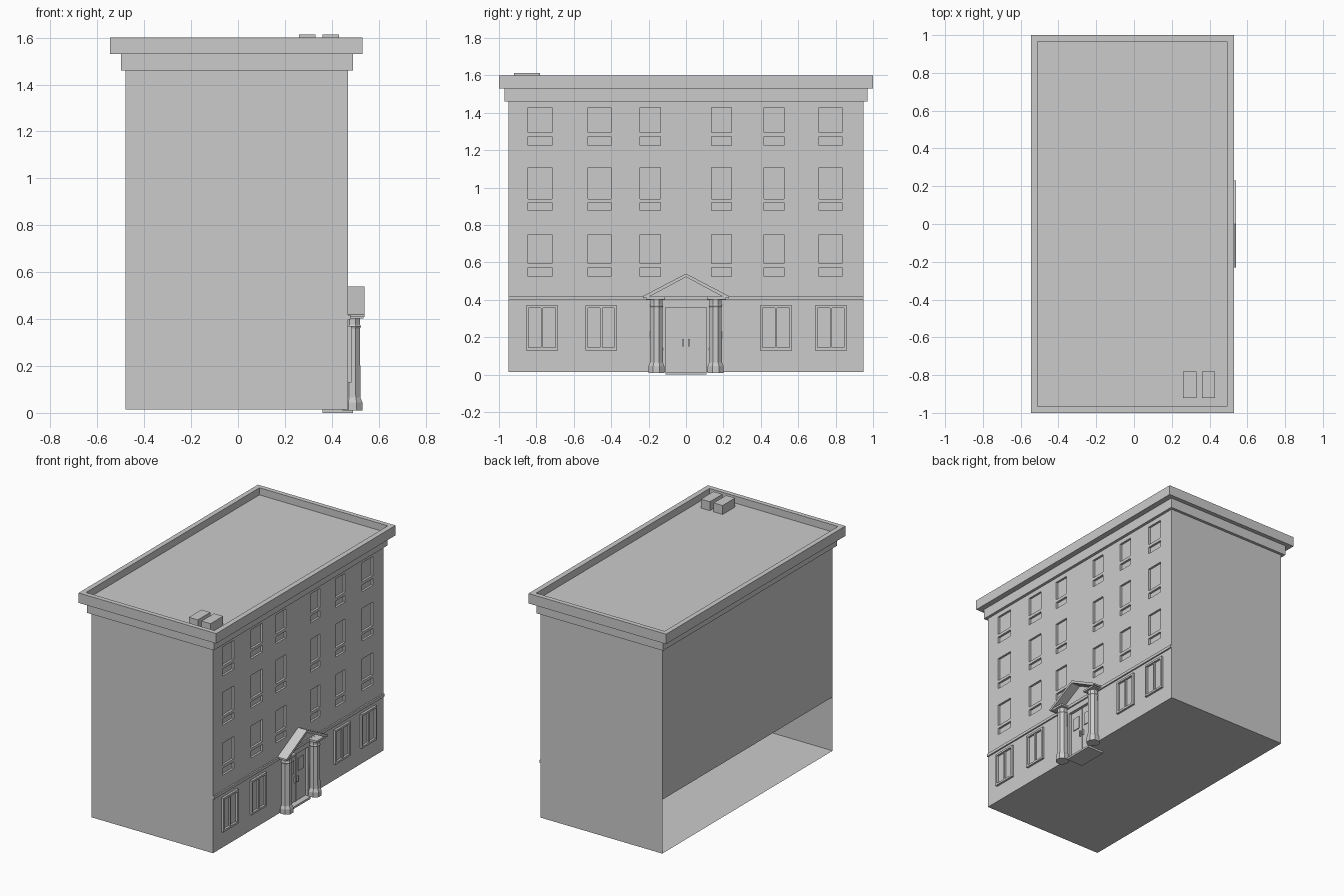
import bpy, bmesh, math

if "Cube" in bpy.data.objects:
    bpy.data.objects.remove(bpy.data.objects["Cube"])

XB, XF, Y, Z0, Z1 = -0.48, 0.47, 0.95, 0.015, 1.46   # main block


def finish(name, bm, fix=True):
    bmesh.ops.remove_doubles(bm, verts=bm.verts, dist=1e-5)
    if fix:
        bmesh.ops.recalc_face_normals(bm, faces=bm.faces)
    me = bpy.data.meshes.new(name)
    bm.to_mesh(me)
    bm.free()
    ob = bpy.data.objects.new(name, me)
    bpy.context.collection.objects.link(ob)
    return ob


def face(bm, pts):
    return bm.faces.new([bm.verts.new(p) for p in pts])


def add_box(bm, x0, x1, y0, y1, z0, z1):
    vs = bmesh.ops.create_cube(bm, size=1)["verts"]
    for v in vs:
        v.co = ((x0 + x1) / 2 + v.co.x * (x1 - x0),
                (y0 + y1) / 2 + v.co.y * (y1 - y0),
                (z0 + z1) / 2 + v.co.z * (z1 - z0))


def boxes(name, dims):
    bm = bmesh.new()
    for d in dims:
        add_box(bm, *d)
    return finish(name, bm)


def loft(bm, rings, cap_start=False, cap_end=False):
    loops = [[bm.verts.new(p) for p in r] for r in rings]
    for a, b in zip(loops, loops[1:]):
        n = len(a)
        for i in range(n):
            bm.faces.new((a[i], a[(i + 1) % n], b[(i + 1) % n], b[i]))
    if cap_start:
        bm.faces.new(loops[0][::-1])
    if cap_end:
        bm.faces.new(loops[-1])


# side walls, floor and rear wall (rear is open at ground level)
bm = bmesh.new()
face(bm, [(XB, -Y, Z0), (XF, -Y, Z0), (XF, -Y, Z1), (XB, -Y, Z1)])
face(bm, [(XF, Y, Z0), (XB, Y, Z0), (XB, Y, Z1), (XF, Y, Z1)])
face(bm, [(XB, Y, Z0), (XF, Y, Z0), (XF, -Y, Z0), (XB, -Y, Z0)])
face(bm, [(XB, Y, 0.395), (XB, -Y, 0.395), (XB, -Y, Z1), (XB, Y, Z1)])
finish("side_walls", bm, fix=False)

# facade with recessed windows, panels under them, and the door
columns = [(-0.845, -0.717), (-0.524, -0.40), (-0.245, -0.137),
           (0.137, 0.242), (0.417, 0.524), (0.711, 0.834)]
rows = [(0.593, 0.75), (0.524, 0.572), (0.94, 1.107),
        (0.877, 0.92), (1.294, 1.428), (1.225, 1.273)]
openings = [(a, b, c, d, 0.015) for a, b in columns for c, d in rows]
openings.append((-0.11, 0.11, Z0, 0.36, 0.02))
ys = sorted({-Y, Y} | {v for o in openings for v in o[:2]})
zs = sorted({Z0, Z1} | {v for o in openings for v in o[2:4]})
bm = bmesh.new()
for a, b in zip(ys, ys[1:]):
    for c, d in zip(zs, zs[1:]):
        my, mz = (a + b) / 2, (c + d) / 2
        if not any(o[0] < my < o[1] and o[2] < mz < o[3] for o in openings):
            face(bm, [(XF, a, c), (XF, b, c), (XF, b, d), (XF, a, d)])
bmesh.ops.remove_doubles(bm, verts=bm.verts, dist=1e-5)
for a, b, c, d, depth in openings:
    loft(bm, [[(x, a, c), (x, b, c), (x, b, d), (x, a, d)]
              for x in (XF, XF - depth)], cap_end=True)
finish("facade", bm, fix=False)

# stepped cornice, parapet and sunken roof deck
steps = [(-0.48, 0.47, 0.95, 1.46), (-0.50, 0.49, 0.97, 1.46),
         (-0.50, 0.49, 0.97, 1.53), (-0.545, 0.53, 1.0, 1.53),
         (-0.545, 0.53, 1.0, 1.60), (-0.51, 0.493, 0.967, 1.60),
         (-0.51, 0.493, 0.967, 1.55)]
bm = bmesh.new()
loft(bm, [[(a, -y, z), (b, -y, z), (b, y, z), (a, y, z)]
          for a, b, y, z in steps], cap_end=True)
finish("cornice_and_roof", bm, fix=False)

# rooftop units
boxes("roof_units", [(x, x + 0.07, -0.92, -0.78, 1.55, 1.613)
                     for x in (0.26, 0.36)])

# string course above the ground floor
boxes("string_course", [(XF, 0.48, -Y, Y, 0.398, 0.418)])

# ground floor window frames with a centre mullion
for i, (a, b) in enumerate([(-0.856, -0.684), (-0.537, -0.37),
                            (0.396, 0.567), (0.69, 0.86)]):
    w, m, x1 = 0.014, (a + b) / 2, 0.485
    boxes(f"window_frame_{i + 1}", [
        (XF, x1, a, a + w, 0.13, 0.37), (XF, x1, b - w, b, 0.13, 0.37),
        (XF, x1, a + w, b - w, 0.13, 0.13 + w),
        (XF, x1, a + w, b - w, 0.37 - w, 0.37),
        (XF, x1 - 0.004, m - 0.006, m + 0.006, 0.13 + w, 0.37 - w)])

# double door panes, handles and meeting strip
xd = XF - 0.02
parts = [(xd, xd + 0.004, -0.003, 0.003, Z0, 0.36)]
for s in (-1, 1):
    lo, hi = sorted((s * 0.025, s * 0.085))
    parts.append((xd, xd + 0.006, lo, hi, 0.22, 0.31))
    lo, hi = sorted((s * 0.01, s * 0.018))
    parts.append((xd, xd + 0.012, lo, hi, 0.15, 0.19))
boxes("door_details", parts)

# doorstep
boxes("doorstep", [(0.36, 0.49, -0.11, 0.11, 0.0, 0.014)])

# eight-sided porch columns with flared bases
profile = [(0.046, 0.01), (0.046, 0.045), (0.037, 0.065),
           (0.035, 0.36), (0.039, 0.368), (0.035, 0.376), (0.035, 0.405)]
for side, s in (("left", -1), ("right", 1)):
    bm = bmesh.new()
    ang = [math.pi / 8 + i * math.pi / 4 for i in range(8)]
    loft(bm, [[(0.488 + r * math.cos(t), s * 0.158 + r * math.sin(t), z)
               for t in ang] for r, z in profile], True, True)
    finish(f"column_{side}", bm)
    lo, hi = sorted((s * 0.112, s * 0.215))
    boxes(f"capital_{side}", [(XF, 0.535, lo, hi, 0.403, 0.417)])

# open gable roof over the porch
gable = [(-0.23, 0.42), (0, 0.54), (0.23, 0.42),
         (0.23, 0.408), (0.20, 0.415), (0, 0.522), (-0.20, 0.415), (-0.23, 0.408)]
bm = bmesh.new()
loft(bm, [[(x, y, z) for y, z in gable] for x in (XF, 0.54)], True, True)
finish("porch_roof", bm)
